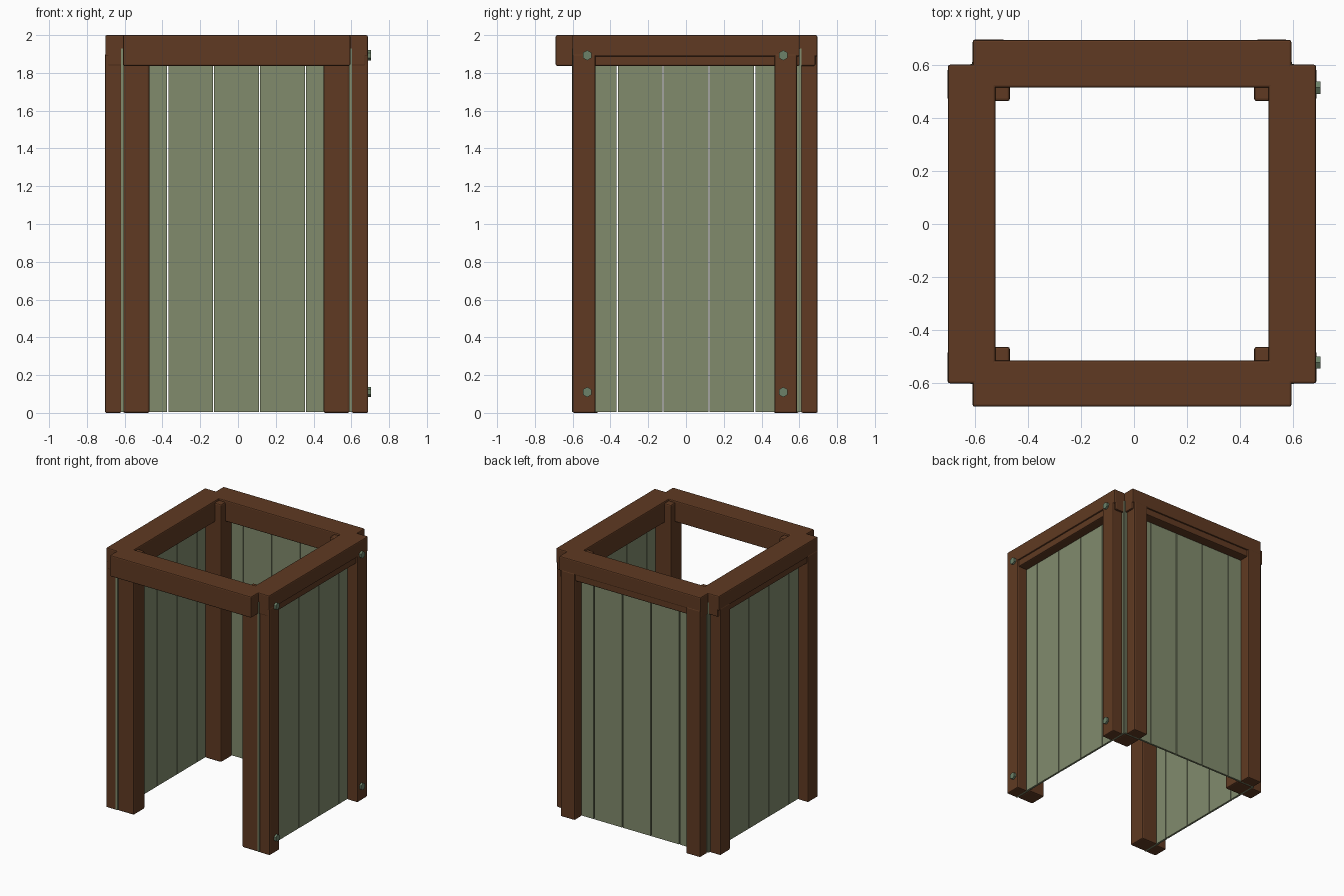
import bpy
import bmesh
import math
from mathutils import Vector

if "Cube" in bpy.data.objects:
    bpy.data.objects.remove(bpy.data.objects["Cube"], do_unlink=True)

CX = -0.0075       # frame centre, the bolts fill the rest on +x
OUT = 0.695        # outer face of the frame
BOARD_IN, BOARD_OUT = 0.596, 0.611


def material(name, rgb, roughness=0.8):
    mat = bpy.data.materials.new(name)
    mat.use_nodes = True
    mat.diffuse_color = (*rgb, 1)
    shader = mat.node_tree.nodes["Principled BSDF"]
    shader.inputs["Base Color"].default_value = (*rgb, 1)
    shader.inputs["Roughness"].default_value = roughness
    return mat


WOOD = material("brown_wood", (0.115, 0.042, 0.016))
PAINT = material("sage_green_boards", (0.22, 0.258, 0.152))
METAL = material("green_bolts", (0.15, 0.22, 0.14))


def finish(name, bm, mat, bevel=0):
    bmesh.ops.recalc_face_normals(bm, faces=bm.faces[:])
    mesh = bpy.data.meshes.new(name)
    bm.to_mesh(mesh)
    bm.free()
    mesh.materials.append(mat)
    obj = bpy.data.objects.new(name, mesh)
    bpy.context.collection.objects.link(obj)
    if bevel:
        mod = obj.modifiers.new("soft_edges", "BEVEL")
        mod.width = bevel
        mod.segments = 2
    return obj


def box(name, a, b, mat, bevel=0.0):
    """Box between two opposite corners."""
    a, b = Vector(a), Vector(b)
    bm = bmesh.new()
    bmesh.ops.create_cube(bm, size=1)
    for v in bm.verts:
        v.co = (a + b) / 2 + Vector(v.co[i] * abs(b[i] - a[i]) for i in range(3))
    return finish(name, bm, mat, bevel)


# Wall coordinates: u runs along the wall, d points outward
PLACE = {
    "right": lambda u, d, z: (CX + d, u, z),
    "left": lambda u, d, z: (CX - d, u, z),
    "back": lambda u, d, z: (CX + u, d, z),
    "front": lambda u, d, z: (CX + u, -d, z),
}


def wall_box(side, part, u, d, z, mat, bevel=0.0):
    at = PLACE[side]
    box(f"{side}_{part}", at(u[0], d[0], z[0]), at(u[1], d[1], z[1]), mat, bevel)


# Top beams, with a shallow step along the lower edge of the walled sides
for side in PLACE:
    inner = 0.515
    if side == "front":
        wall_box(side, "beam", (-0.602, 0.602), (inner, 0.69), (1.837, 2), WOOD, 0.008)
        continue
    wall_box(side, "beam", (-0.602, 0.602), (inner, OUT - 0.01), (1.837, 1.998), WOOD, 0.008)
    wall_box(side, "beam_cap", (-0.602, 0.602), (inner, OUT), (1.887, 2), WOOD, 0.008)

# Planked walls with an outer post at each end
for side in ("right", "left", "back"):
    count, gap = 5, 0.006
    pitch = 2 * 0.607 / count
    for i in range(count):
        u = -0.607 + i * pitch
        wall_box(side, f"board_{i + 1}", (u + gap / 2, u + pitch - gap / 2),
                 (BOARD_IN, BOARD_OUT), (0.005, 1.93), PAINT)
    for label, s in (("a", -1), ("b", 1)):
        mid = s * 0.534 - 0.006
        wall_box(side, f"outer_post_{label}", (mid - 0.06, mid + 0.06),
                 (BOARD_OUT - 0.001, OUT + 0.002), (0, 1.9), WOOD, 0.008)

# Inner corner posts
for x_name, sx in (("left", 1), ("right", -1)):
    for y_name, sy in (("front", -1), ("back", 1)):
        box(f"{y_name}_{x_name}_inner_post", (CX + sx * 0.461, sy * 0.464, 0),
            (CX + sx * 0.598, sy * 0.598, 1.985), WOOD, 0.01)


# Hexagonal bolts on one wall
def bolt(name, y, z):
    bm = bmesh.new()
    ring = []
    for k in range(6):
        angle = math.radians(90 + 60 * k)
        ring.append(bm.verts.new((0.67, y + 0.027 * math.cos(angle), z + 0.027 * math.sin(angle))))
    face = bm.faces.new(ring)
    grown = bmesh.ops.extrude_face_region(bm, geom=[face])
    for v in grown["geom"]:
        if isinstance(v, bmesh.types.BMVert):
            v.co.x = 0.705
    finish(name, bm, METAL)


for y_name, y in (("front", -0.523), ("back", 0.515)):
    for z_name, z in (("lower", 0.11), ("upper", 1.893)):
        bolt(f"{y_name}_{z_name}_bolt", y, z)
